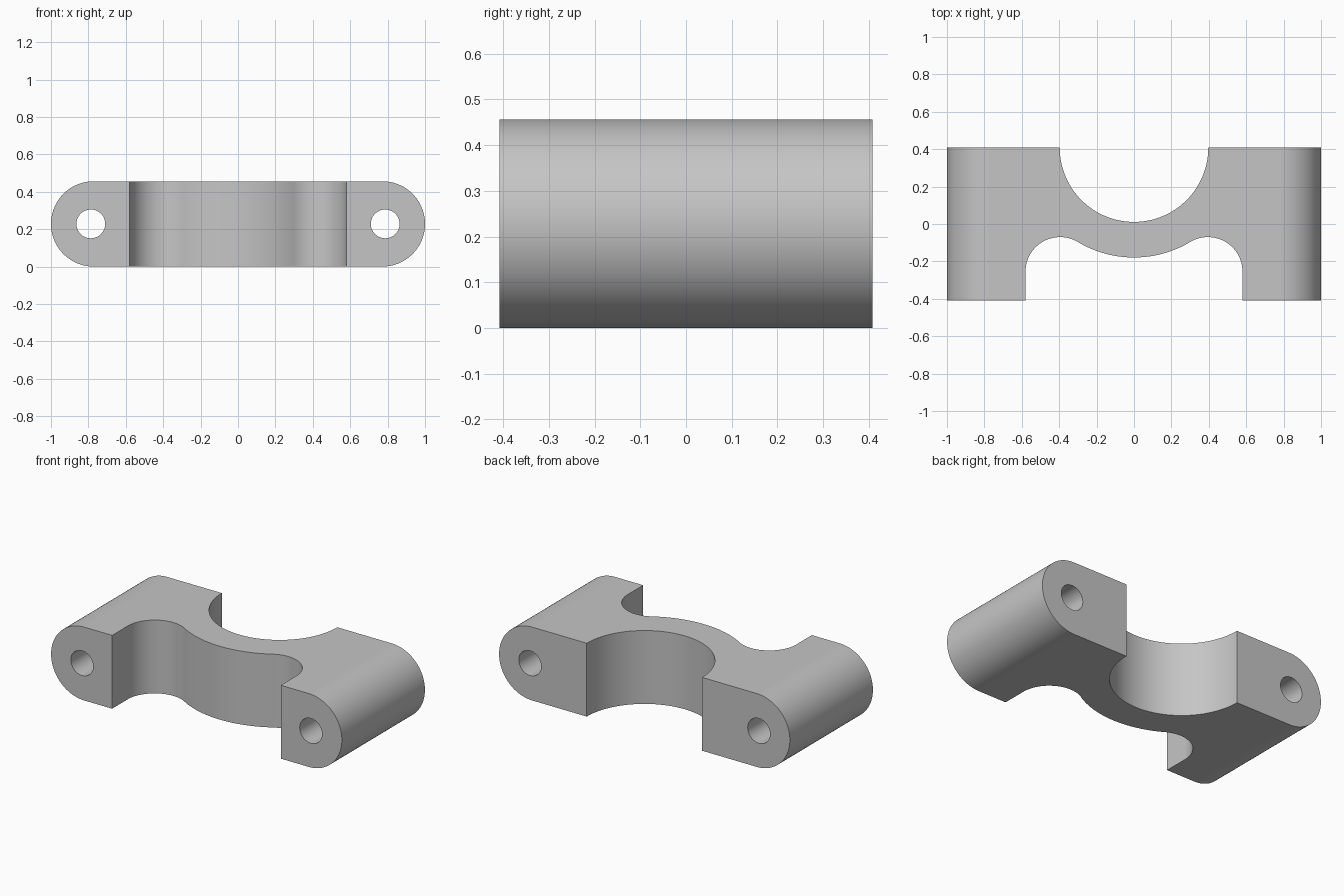
import bpy
import bmesh
from math import sin, cos, pi, atan2
from mathutils import Vector

cube = bpy.data.objects.get("Cube")
if cube:
    bpy.data.objects.remove(cube, do_unlink=True)

HEIGHT = 0.456
DEPTH = 0.408            # half depth along y
BORE, OUTER = 0.397, 0.587
RELIEF = 0.185           # radius of the front corner reliefs
RELIEF_X, RELIEF_Y = 0.395, -0.255
HOLE_X, HOLE_R = 0.787, 0.077
END_R = HEIGHT / 2

grey = bpy.data.materials.new("plain grey")
grey.use_nodes = True
colour = (0.56, 0.56, 0.56, 1)
grey.diffuse_color = colour
grey.node_tree.nodes["Principled BSDF"].inputs["Base Color"].default_value = colour


def arc(cx, cy, r, start, end, steps):
    angles = [start + (end - start) * i / steps for i in range(steps + 1)]
    return [(cx + r * cos(a), cy + r * sin(a)) for a in angles]


def prism(name, outline, place, sweep):
    """Extrude a closed outline, placed in space by a function."""
    bm = bmesh.new()
    face = bm.faces.new([bm.verts.new(place(u, v)) for u, v in outline])
    side = bmesh.ops.extrude_face_region(bm, geom=[face])["geom"]
    moved = [g for g in side if isinstance(g, bmesh.types.BMVert)]
    bmesh.ops.translate(bm, verts=moved, vec=sweep)
    bmesh.ops.recalc_face_normals(bm, faces=bm.faces)
    mesh = bpy.data.meshes.new(name)
    bm.to_mesh(mesh)
    bm.free()
    mesh.materials.append(grey)
    obj = bpy.data.objects.new(name, mesh)
    bpy.context.collection.objects.link(obj)
    return obj


def combine(target, tool, operation):
    """Apply a boolean and discard the tool."""
    mod = target.modifiers.new(operation.lower(), "BOOLEAN")
    mod.operation, mod.object, mod.solver = operation, tool, "EXACT"
    tool.hide_render = True
    bpy.context.view_layer.objects.active = target
    bpy.ops.object.modifier_apply(modifier=mod.name)
    bpy.data.objects.remove(tool, do_unlink=True)


# Plan outline: half of the clamp, from bore bottom round to the front web
touch = atan2(RELIEF_Y - DEPTH, RELIEF_X)   # where web arc meets relief arc
half = arc(0, DEPTH, BORE, -pi / 2, 0, 40)
half += [(1.05, DEPTH), (1.05, -DEPTH), (RELIEF_X + RELIEF, -DEPTH)]
half += arc(RELIEF_X, RELIEF_Y, RELIEF, 0, touch + pi, 32)
half += arc(0, DEPTH, OUTER, touch, -pi / 2, 20)[1:]
outline = half + [(-x, y) for x, y in reversed(half[1:-1])]
clamp = prism("clamp_bracket", outline, lambda u, v: (u, v, 0), Vector((0, 0, HEIGHT)))


def upright(u, v):
    return (u, -0.5, v + END_R)


# Rounded lug ends
through = Vector((0, 1, 0))
ends = arc(1 - END_R, 0, END_R, -pi / 2, pi / 2, 48)
ends += [(-u, -v) for u, v in ends]
combine(clamp, prism("rounded_bar", ends, upright, through), "INTERSECT")

# Bolt holes through both lugs
for side in (-1, 1):
    ring = arc(side * HOLE_X, 0, HOLE_R, 0, 2 * pi, 48)[:-1]
    combine(clamp, prism("bolt_hole", ring, upright, through), "DIFFERENCE")

bpy.ops.object.select_all(action="DESELECT")
clamp.select_set(True)
bpy.context.view_layer.objects.active = clamp
bpy.ops.object.shade_smooth_by_angle(angle=pi / 6)
normals = clamp.modifiers.new("flat face normals", "WEIGHTED_NORMAL")
normals.keep_sharp = True
